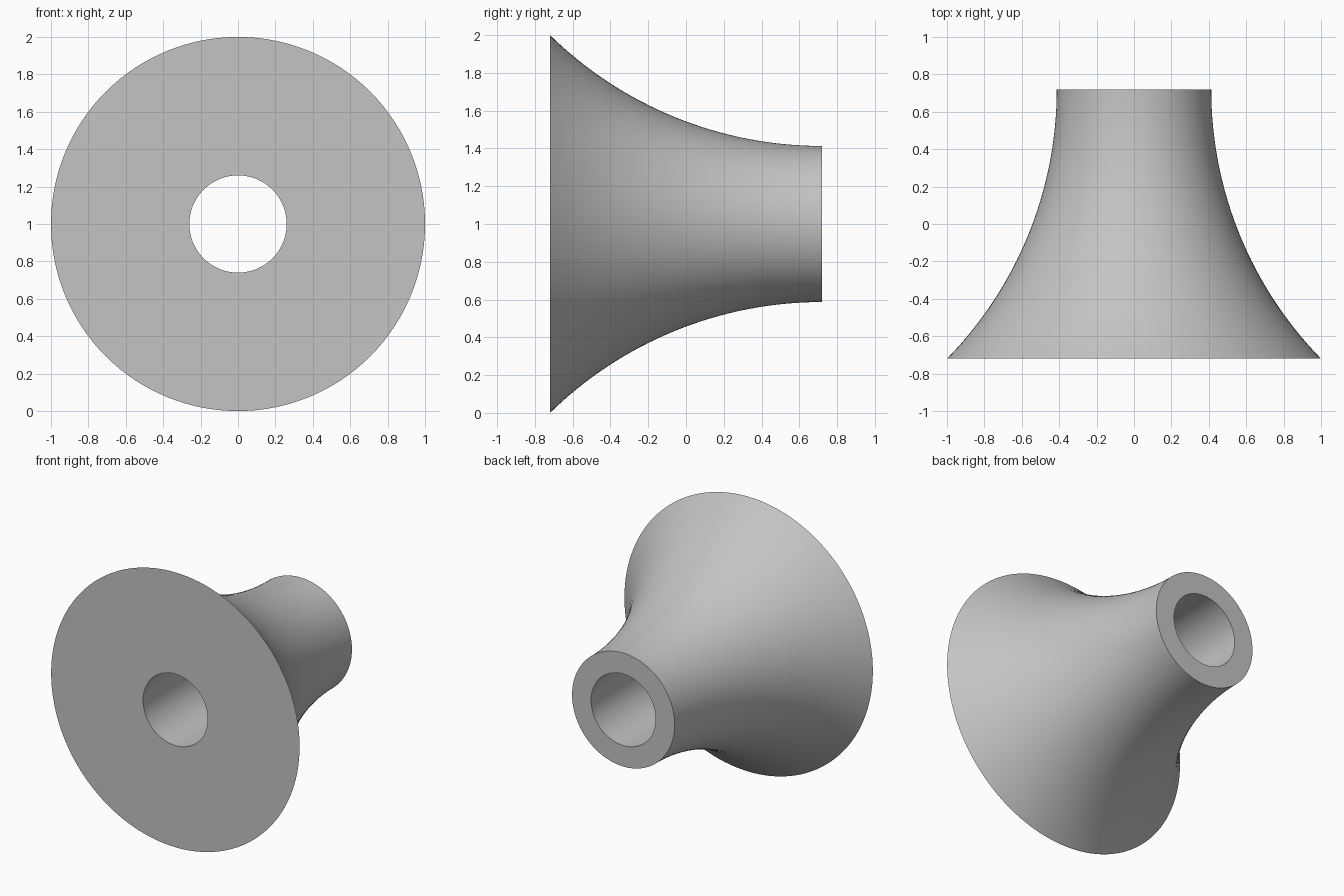
import bpy, bmesh, math

if "Cube" in bpy.data.objects:
    bpy.data.objects.remove(bpy.data.objects["Cube"])

SEGS, STEPS = 128, 32
HALF, R_WIDE, R_NARROW, R_BORE = 0.72, 1.0, 0.413, 0.26

# Single plain grey material
grey = bpy.data.materials.new("plain grey")
grey.diffuse_color = (0.55, 0.55, 0.55, 1.0)
grey.use_nodes = True
grey.node_tree.nodes["Principled BSDF"].inputs["Base Color"].default_value = grey.diffuse_color

# Concave arc, tangent to the axis direction at the narrow end
length, rise = 2 * HALF, R_WIDE - R_NARROW
arc_r = (length ** 2 + rise ** 2) / (2 * rise)
sweep = math.asin(length / arc_r)
profile = [(-HALF, R_BORE)]
for i in range(STEPS + 1):
    a = sweep * (1 - i / STEPS)
    profile.append((HALF - arc_r * math.sin(a),
                    R_NARROW + arc_r * (1 - math.cos(a))))
profile.append((HALF, R_BORE))

# Revolve the closed profile about the y axis at z = 1
bm = bmesh.new()
rings = []
for s in range(SEGS):
    t = 2 * math.pi * s / SEGS
    rings.append([bm.verts.new((r * math.cos(t), y, 1 + r * math.sin(t)))
                  for y, r in profile])
n = len(profile)
for s in range(SEGS):
    a, b = rings[s], rings[(s + 1) % SEGS]
    for i in range(n):
        j = (i + 1) % n
        bm.faces.new((a[i], a[j], b[j], b[i]))
bmesh.ops.recalc_face_normals(bm, faces=bm.faces)

mesh = bpy.data.meshes.new("flared_bushing")
bm.to_mesh(mesh)
bm.free()
mesh.materials.append(grey)
bushing = bpy.data.objects.new("flared_bushing", mesh)
bpy.context.collection.objects.link(bushing)

# Smooth walls, sharp rims
bpy.context.view_layer.objects.active = bushing
bushing.select_set(True)
bpy.ops.object.shade_smooth_by_angle(angle=math.radians(30))
